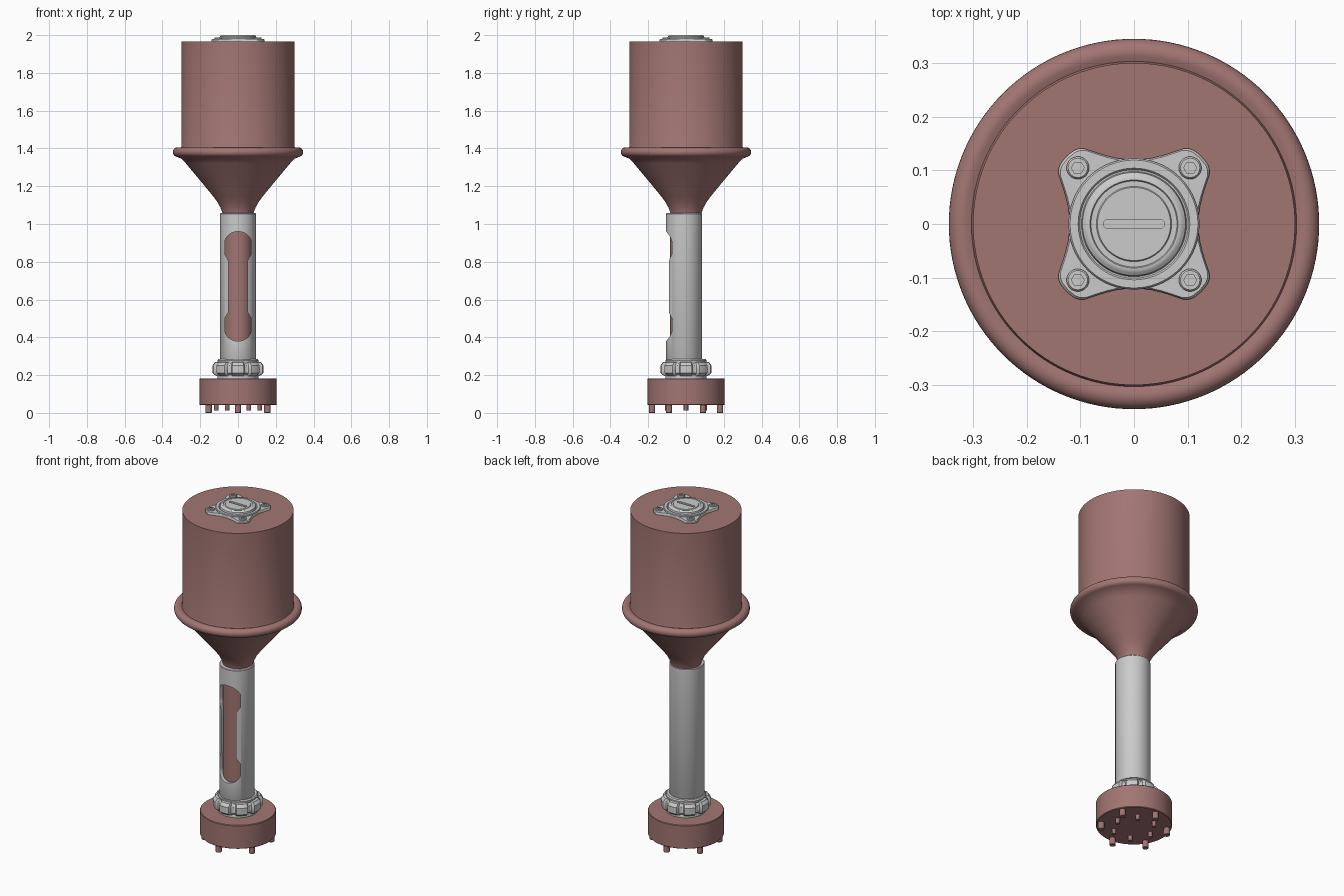
import bpy, bmesh
from math import sin, cos, pi, radians, degrees

if "Cube" in bpy.data.objects:
    bpy.data.objects.remove(bpy.data.objects["Cube"])

red = bpy.data.materials.new("dull_red")
red.diffuse_color = (0.36, 0.18, 0.17, 1)
red.use_nodes = True
red.node_tree.nodes["Principled BSDF"].inputs["Base Color"].default_value = red.diffuse_color


def finish(name, bm, mat=None, cutter=None, smooth=35):
    bmesh.ops.recalc_face_normals(bm, faces=bm.faces)
    me = bpy.data.meshes.new(name)
    bm.to_mesh(me)
    bm.free()
    ob = bpy.data.objects.new(name, me)
    bpy.context.collection.objects.link(ob)
    if mat:
        me.materials.append(mat)
    bpy.ops.object.select_all(action='DESELECT')
    ob.select_set(True)
    bpy.context.view_layer.objects.active = ob
    if cutter:
        mod = ob.modifiers.new("cut", 'BOOLEAN')
        mod.object, mod.operation, mod.solver = cutter, 'DIFFERENCE', 'EXACT'
        bpy.ops.object.modifier_apply(modifier=mod.name)
    bpy.ops.object.shade_smooth_by_angle(angle=radians(smooth))
    return ob


def loft(name, rings, n=96, radial=None, at=(0, 0), mat=None, cutter=None):
    """Stack of closed rings (radius, z); radial reshapes each ring by angle."""
    bm = bmesh.new()
    loops = []
    for i, (r, z) in enumerate(rings):
        loop = []
        for k in range(n):
            a = 2 * pi * k / n
            q = radial(a, r, i) if radial else r
            loop.append(bm.verts.new((at[0] + q * cos(a), at[1] + q * sin(a), z)))
        loops.append(loop)
    for lo, hi in zip(loops, loops[1:]):
        for k in range(n):
            j = (k + 1) % n
            bm.faces.new((lo[k], lo[j], hi[j], hi[k]))
    bm.faces.new(loops[0][::-1])
    bm.faces.new(loops[-1])
    return finish(name, bm, mat, cutter)


def prism(name, points, offset):
    """Closed outline pushed along offset, used as a hidden cutter."""
    bm = bmesh.new()
    a = [bm.verts.new(p) for p in points]
    b = [bm.verts.new([p[i] + offset[i] for i in range(3)]) for p in points]
    bm.faces.new(a)
    bm.faces.new(b[::-1])
    for k in range(len(a)):
        j = (k + 1) % len(a)
        bm.faces.new((a[k], b[k], b[j], a[j]))
    ob = finish(name, bm)
    ob.hide_render = True
    ob.hide_viewport = False
    return ob


def interp(table, x):
    for (x0, y0), (x1, y1) in zip(table, table[1:]):
        if x <= x1:
            return y0 + (y1 - y0) * (x - x0) / (x1 - x0)
    return table[-1][1]


# Funnel, rolled rim and drum
rim = [(0.320 + 0.025 * cos(radians(t)), 1.381 + 0.025 * sin(radians(t)))
       for t in range(-75, 106, 15)]
loft("drum_and_funnel",
     [(0.08, 1.03), (0.083, 1.06), (0.092, 1.085), (0.106, 1.112), (0.13, 1.145),
      (0.20, 1.23), (0.275, 1.32), (0.298, 1.345)] + rim +
     [(0.303, 1.401), (0.30, 1.41), (0.30, 1.965)], 128, mat=red)

# Shaft with front window
half = [(0.07 * sin(radians(t)), 0.90 + 0.06 * cos(radians(t))) for t in range(0, 91, 10)]
half += [(0.07, 0.84), (0.05, 0.805)]
right = half + [(x, 1.34 - z) for x, z in reversed(half)]
outline = right + [(-x, z) for x, z in reversed(right[1:-1])]
window = prism("window_cutter", [(x, -0.2, z) for x, z in outline], (0, 0.18, 0))
loft("shaft", [(0.092, 0.26), (0.095, 0.265), (0.095, 1.054), (0.092, 1.057)],
     at=(0, -0.01), cutter=window)
loft("shaft_core", [(0.075, 0.3), (0.075, 1.04)], at=(0, -0.01), mat=red)


# Scalloped collar nut
def lobes(a, r, i):
    if r < 0.113:
        return r
    d = abs((degrees(a) + 22.5) % 45 - 22.5)
    return r - interp([(0, 0), (13, 0), (17, 0.016), (22.5, 0.018)], d)


loft("collar_nut", [(0.108, 0.178), (0.108, 0.195), (0.122, 0.2), (0.135, 0.212),
                    (0.135, 0.25), (0.122, 0.268), (0.112, 0.27)], 192, lobes)
loft("collar_neck", [(0.108, 0.26), (0.108, 0.278), (0.102, 0.284)])

# Base disc and pins
loft("base_disc", [(0.202, 0.042), (0.205, 0.045), (0.205, 0.179), (0.202, 0.182)], mat=red)
for k in range(6):
    a, b = radians(30 + 60 * k), radians(60 * k)
    loft(f"outer_pin_{k + 1}", [(0.015, 0), (0.017, 0.002), (0.017, 0.05)], 24,
         at=(0.18 * cos(a), 0.18 * sin(a)), mat=red)
    loft(f"inner_pin_{k + 1}", [(0.011, 0.012), (0.012, 0.014), (0.012, 0.05)], 24,
         at=(0.115 * cos(b), 0.115 * sin(b)), mat=red)

# Four-eared top plate
ears = [(0, .178), (6, .177), (9, .174), (11.5, .169), (14, .160), (18, .148),
        (23, .137), (30, .127), (38, .121), (45, .119)]
loft("top_plate", [(1, 1.962), (1, 1.974), (0.975, 1.979)], 192,
     lambda a, r, i: r * interp(ears, abs(degrees(a) % 90 - 45)))

# Round cap with slot
w, L = 0.008, 0.049
slot_pts = [((L if abs(t) <= 90 else -L) + w * cos(radians(t)), w * sin(radians(t)), 1.992)
            for t in list(range(-90, 91, 15)) + list(range(105, 256, 15))]
slot = prism("slot_cutter", slot_pts, (0, 0, 0.03))
loft("top_cap", [(0.122, 1.965), (0.122, 1.983), (0.119, 1.987), (0.104, 1.987),
                 (0.101, 1.983), (0.098, 1.983), (0.096, 1.993), (0.091, 1.997),
                 (0.086, 2.0), (0.082, 2.0), (0.08, 1.997), (0.07, 1.997),
                 (0.068, 2.0)], 96, cutter=slot)


# Socket-head screws in the ears
def hexagon(a, r, i):
    if i < 4:
        return r
    return r * cos(pi / 6) / cos((a % (pi / 3)) - pi / 6)


for k in range(4):
    a = radians(45 + 90 * k)
    loft(f"screw_{k + 1}", [(0.021, 1.97), (0.021, 1.983), (0.018, 1.987), (0.0145, 1.987),
                            (0.012, 1.987), (0.012, 1.981)], 36, hexagon,
         at=(0.148 * cos(a), 0.148 * sin(a)))

for cutter in (window, slot):
    bpy.data.objects.remove(cutter)
